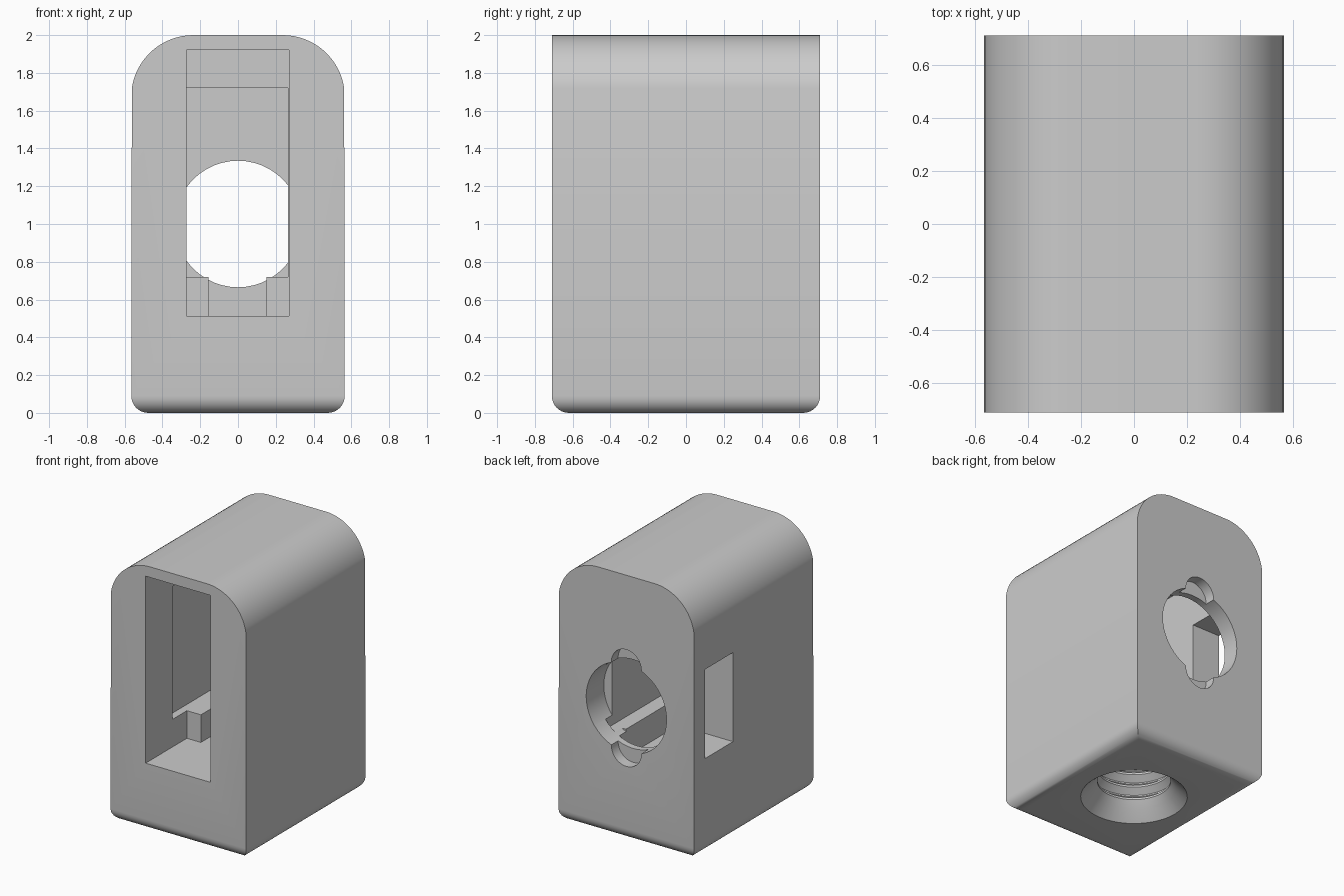
import bpy
import bmesh
from math import sin, cos, pi, radians

if "Cube" in bpy.data.objects:
    bpy.data.objects.remove(bpy.data.objects["Cube"], do_unlink=True)

grey = bpy.data.materials.new("plain_grey")
grey.use_nodes = True
grey.diffuse_color = (0.6, 0.6, 0.6, 1)
grey.node_tree.nodes["Principled BSDF"].inputs["Base Color"].default_value = (0.6, 0.6, 0.6, 1)

HALF_X, HALF_Y = 0.565, 0.71


def make_object(name, bm):
    bmesh.ops.recalc_face_normals(bm, faces=bm.faces[:])
    mesh = bpy.data.meshes.new(name)
    bm.to_mesh(mesh)
    bm.free()
    mesh.materials.append(grey)
    obj = bpy.data.objects.new(name, mesh)
    bpy.context.collection.objects.link(obj)
    return obj


def loft(name, rings):
    """Solid skinned through closed rings of points, capped at both ends."""
    bm = bmesh.new()
    loops = [[bm.verts.new(p) for p in ring] for ring in rings]
    for a, b in zip(loops, loops[1:]):
        for i in range(len(a)):
            j = (i + 1) % len(a)
            bm.faces.new((a[i], a[j], b[j], b[i]))
    bm.faces.new(loops[0])
    bm.faces.new(loops[-1])
    return make_object(name, bm)


def box(name, x, y, z):
    return loft(name, [[(x[0], v, z[0]), (x[1], v, z[0]), (x[1], v, z[1]), (x[0], v, z[1])] for v in y])


def bore(name, radius, z, y, sides):
    """Cylinder along y, centred on x = 0."""
    angles = [2 * pi * i / sides for i in range(sides)]
    return loft(name, [[(radius * cos(a), v, z + radius * sin(a)) for a in angles] for v in y])


def cut(target, cutter):
    mod = target.modifiers.new("cut", "BOOLEAN")
    mod.operation = "DIFFERENCE"
    mod.solver = "EXACT"
    mod.object = cutter
    bpy.context.view_layer.objects.active = target
    bpy.ops.object.modifier_apply(modifier=mod.name)
    bpy.data.objects.remove(cutter, do_unlink=True)


# Body: arched profile pushed along y
radius = 0.33
arch = [(0.236 + radius * sin(a), 2 - radius + radius * cos(a))
        for a in [radians(81) * i / 16 for i in range(17)]]
profile = [(HALF_X, 0)] + [(min(x, HALF_X), z) for x, z in reversed(arch)]
profile += [(-x, z) for x, z in reversed(profile)]
body = loft("housing_body", [[(x, y, z) for x, z in profile] for y in (-HALF_Y, HALF_Y)])

# Rounded bottom edges
bm = bmesh.new()
bm.from_mesh(body.data)
low = [e for e in bm.edges if all(v.co.z < 0.001 for v in e.verts)]
bmesh.ops.bevel(bm, geom=low, offset=0.09, segments=8, profile=0.5, affect="EDGES")
bm.to_mesh(body.data)
bm.free()

# Front slot, inner chamber, floor channel and side window
cut(body, box("front_slot", (-0.272, 0.27), (-0.8, -0.22), (0.512, 1.92)))
cut(body, box("chamber", (-0.33, 0.265), (-0.39, 0.58), (0.72, 1.72)))
cut(body, box("floor_channel", (-0.155, 0.15), (-0.3, 0.58), (0.512, 0.8)))
cut(body, box("side_window", (-0.7, -0.3), (0.245, 0.58), (0.72, 1.39)))

# Round back opening with two shallow key notches
cut(body, bore("back_opening", 0.335, 1.0, (0.5, 0.8), 48))
for side in (-1, 1):
    cut(body, bore("key_notch", 0.125, 1 + side * 0.315, (0.63, 0.8), 32))

# Threaded socket in the underside with a chamfered mouth
steps = [(0.39, -0.02), (0.295, 0.075)]
pitch = 0.1
for turn in range(3):
    z = 0.095 + turn * pitch
    steps += [(0.255, z + 0.03), (0.255, z + 0.045), (0.3, z + 0.08), (0.3, z + 0.09)]
steps.append((0.255, 0.42))
angles = [2 * pi * i / 48 for i in range(48)]
cut(body, loft("socket", [[(r * cos(a), r * sin(a), z) for a in angles] for r, z in steps]))

# Smooth curves, sharp corners
bpy.ops.object.select_all(action="DESELECT")
body.select_set(True)
bpy.context.view_layer.objects.active = body
bpy.ops.object.shade_smooth_by_angle(angle=radians(25))
